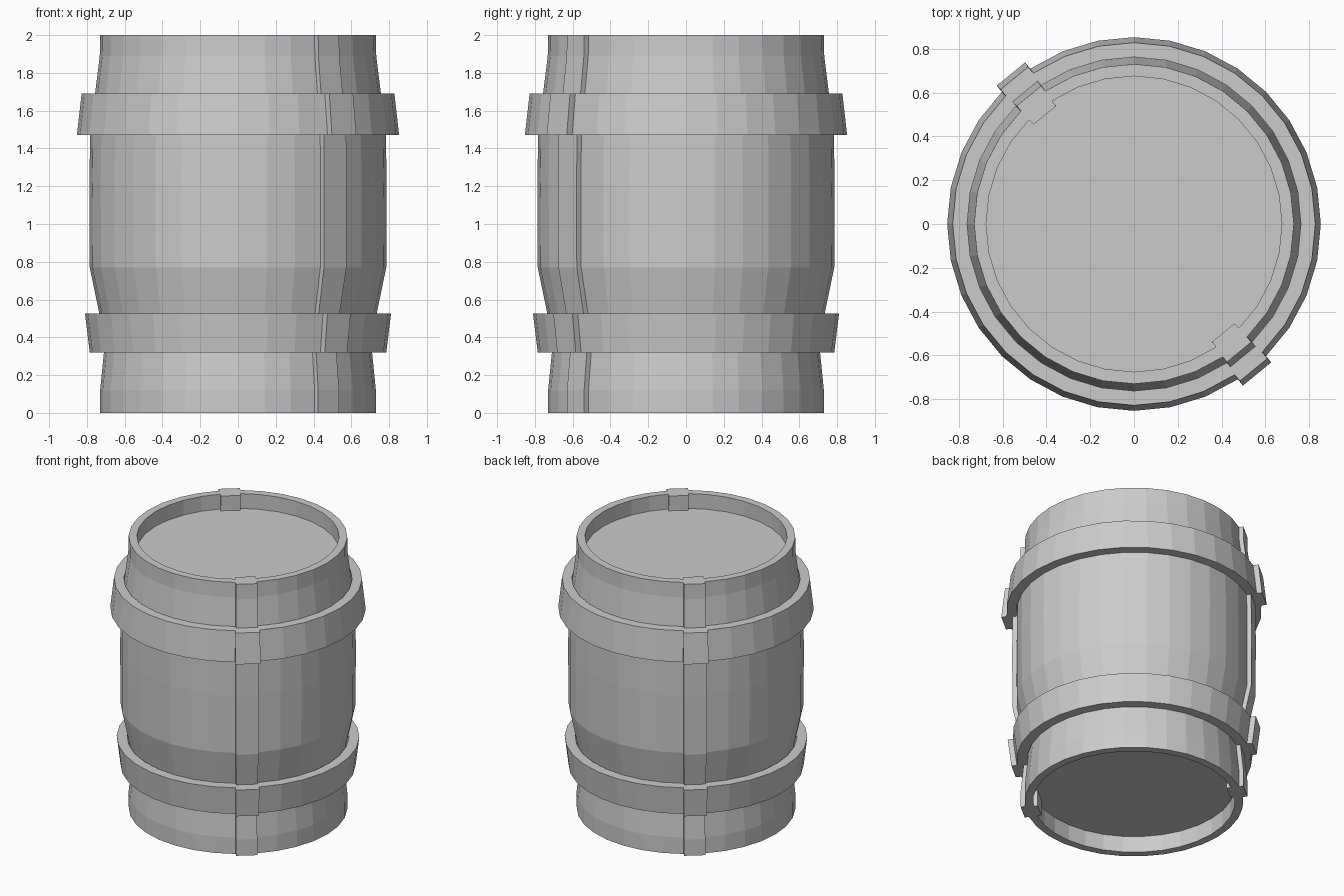
import bpy, bmesh
from math import cos, sin, pi

if "Cube" in bpy.data.objects:
    bpy.data.objects.remove(bpy.data.objects["Cube"])

N = 32            # sides of the barrel
RAISED = (11, 27)  # the two raised, opposite staves


def ring(name, outer, inner, push_out, push_in):
    """Lathe a closed section (outer going up, inner going down); thicken the raised staves."""
    section = [(r, z, push_out) for r, z in outer] + [(r, z, -push_in) for r, z in inner]
    n = len(section)
    bm = bmesh.new()
    loops = []
    for i in range(N):
        a = 2 * pi * i / N
        loops.append([bm.verts.new((r * cos(a), r * sin(a), z)) for r, z, _ in section])

    def bridge(a, b):
        for k in range(n):
            m = (k + 1) % n
            bm.faces.new((a[k], b[k], b[m], a[m]))

    for i in range(N):
        a, b = loops[i], loops[(i + 1) % N]
        if i in RAISED:
            mid = 2 * pi * (i + 0.5) / N
            pushed = []
            for loop in (a, b):
                pushed.append([bm.verts.new((v.co.x + p * cos(mid), v.co.y + p * sin(mid), v.co.z))
                               for v, (_, _, p) in zip(loop, section)])
            bridge(a, pushed[0])
            bridge(pushed[0], pushed[1])
            bridge(pushed[1], b)
        else:
            bridge(a, b)
    bmesh.ops.dissolve_degenerate(bm, dist=1e-5, edges=bm.edges[:])
    bmesh.ops.recalc_face_normals(bm, faces=bm.faces[:])
    me = bpy.data.meshes.new(name)
    bm.to_mesh(me)
    bm.free()
    ob = bpy.data.objects.new(name, me)
    bpy.context.collection.objects.link(ob)
    return ob


# staved body, open at both ends
body = [(0.73, 0), (0.73, 0.12), (0.71, 0.32), (0.733, 0.52), (0.785, 0.77),
        (0.787, 1.2), (0.783, 1.47), (0.757, 1.69), (0.732, 1.89), (0.73, 2.0)]
ring("barrel_body", body, [(r - 0.055, z) for r, z in reversed(body)], 0.03, 0.03)

# hoops
ring("lower_hoop", [(0.785, 0.32), (0.81, 0.525)], [(0.74, 0.525), (0.715, 0.32)], 0.037, 0)
ring("upper_hoop", [(0.853, 1.47), (0.828, 1.69)], [(0.762, 1.69), (0.785, 1.47)], 0.037, 0)

# recessed lids
for name, z in (("bottom_lid", 0.135), ("top_lid", 1.875)):
    bpy.ops.mesh.primitive_cylinder_add(vertices=N, radius=0.69, depth=0.03,
                                        location=(0, 0, z), rotation=(0, 0, pi / 2))
    bpy.context.object.name = name
